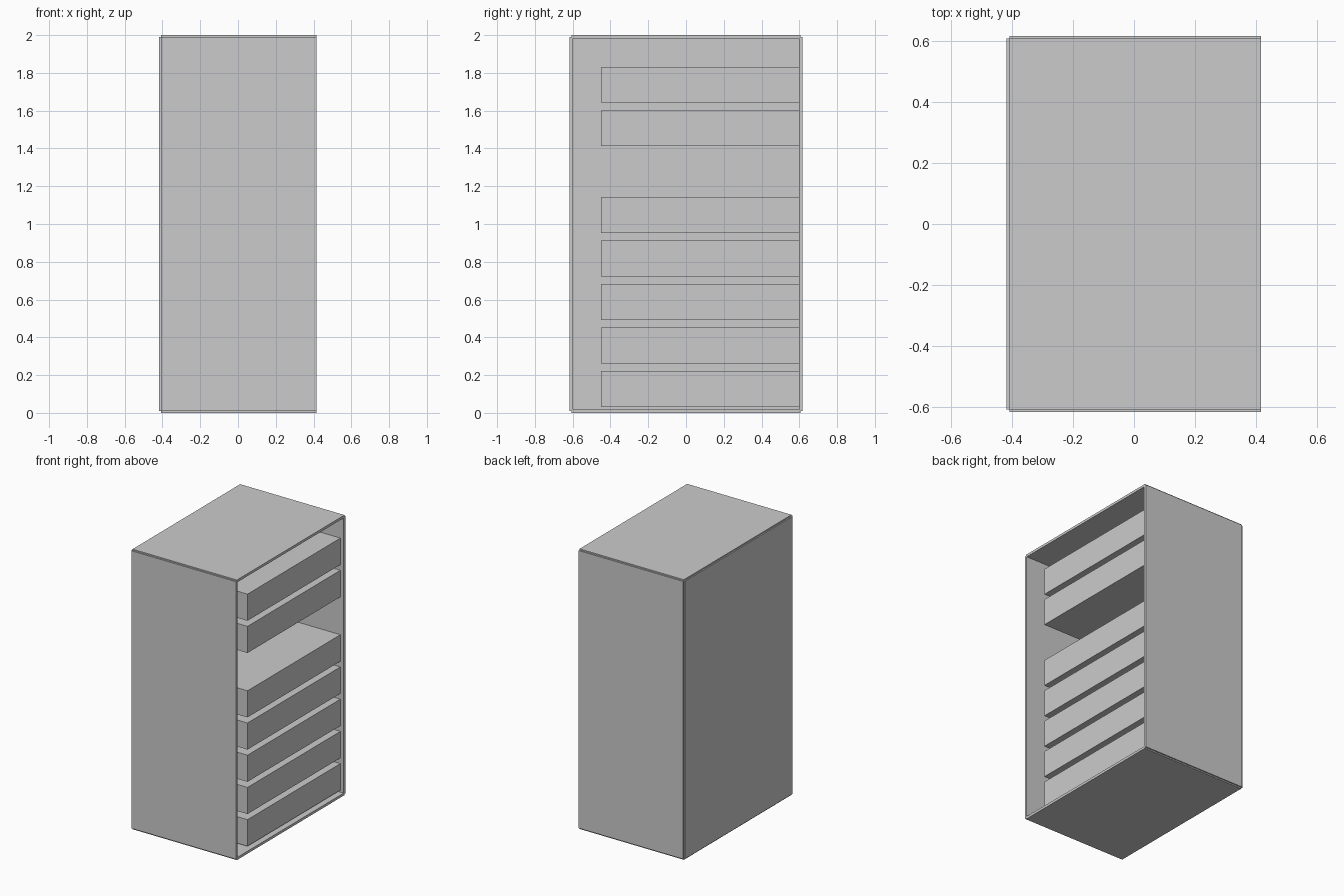
import bpy

cube = bpy.data.objects.get("Cube")
if cube:
    bpy.data.objects.remove(cube, do_unlink=True)

# One flat grey for the whole unit
grey = bpy.data.materials.new("light grey")
grey.use_nodes = True
colour = (0.6, 0.6, 0.6, 1)
grey.diffuse_color = colour
grey.node_tree.nodes["Principled BSDF"].inputs["Base Color"].default_value = colour


def box(name, x, y, z):
    """Axis-aligned block given its (min, max) range on each axis."""
    bpy.ops.mesh.primitive_cube_add(size=1, location=[(a + b) / 2 for a, b in (x, y, z)])
    obj = bpy.context.object
    obj.name = name
    obj.scale = [b - a for a, b in (x, y, z)]
    bpy.ops.object.transform_apply(location=False, rotation=False, scale=True)
    obj.data.materials.append(grey)
    return obj


# Cabinet shell: mid-planes of the panels, half thickness t, open on +x
W, D, TOP, BASE, t = 0.408, 0.607, 1.991, 0.009, 0.009
FRONT = 0.416
depth, height, width = (-D, D), (BASE, TOP), (-W, FRONT)

box("closed_side_panel", (-W - t, -W + t), depth, height)
box("front_panel", width, (-D - t, -D + t), height)
box("back_panel", width, (D - t, D + t), height)
box("top_panel", width, depth, (TOP - t, TOP + t))
box("bottom_panel", width, depth, (BASE - t, BASE + t))

# Stack of equal drawer units with one empty slot
PITCH, HEIGHT, FIRST, EMPTY = 0.23, 0.19, 0.032, 5
for i in range(8):
    if i != EMPTY:
        z = FIRST + i * PITCH
        box(f"drawer_unit_{i + 1}", (-W + t, 0.39), (-0.45, D - t), (z, z + HEIGHT))
